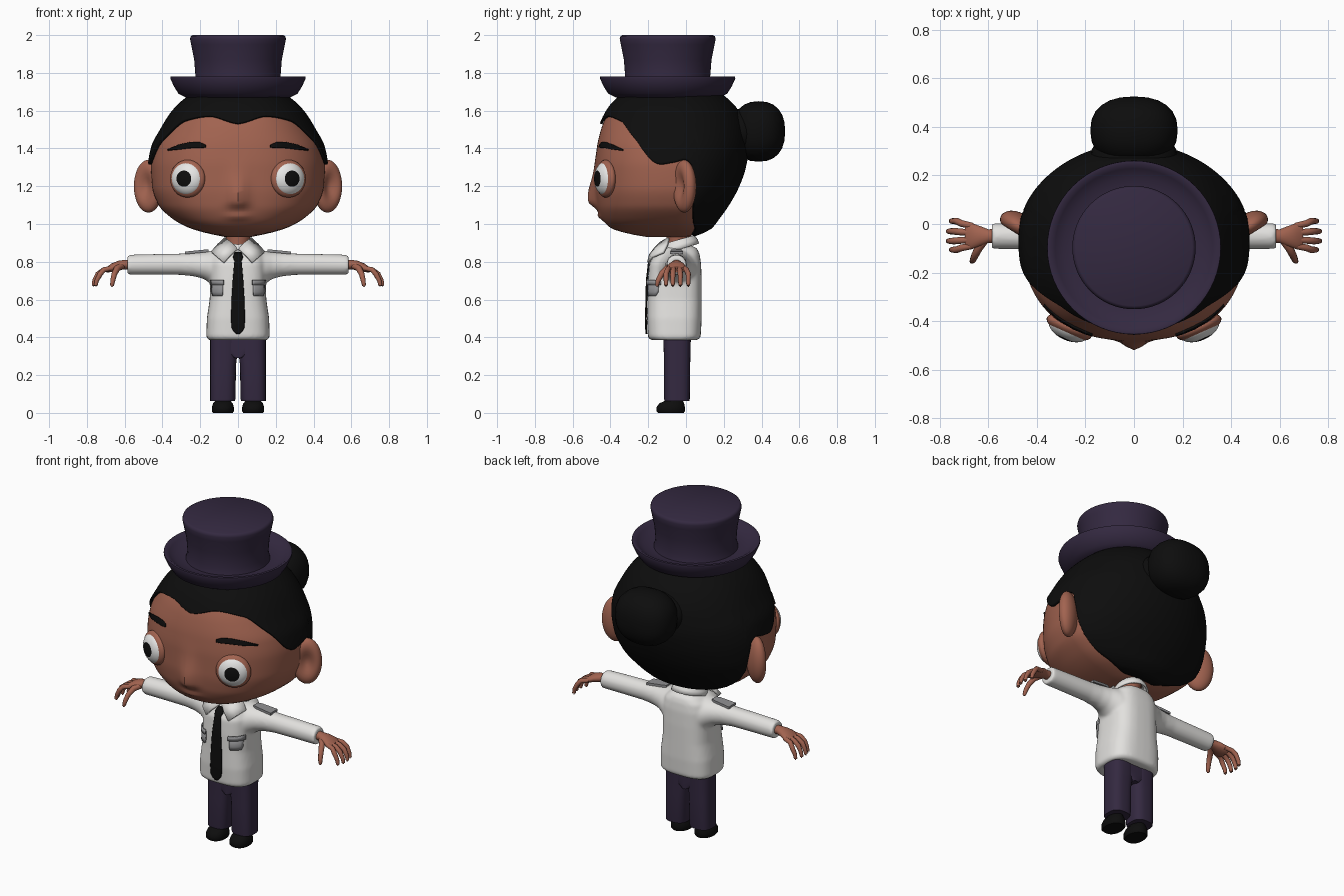
import bpy, bmesh
from math import sin, cos, pi, exp, radians, copysign
from mathutils import Vector, Matrix

if "Cube" in bpy.data.objects:
    bpy.data.objects.remove(bpy.data.objects["Cube"])


def material(name, r, g, b):
    m = bpy.data.materials.new(name)
    m.use_nodes = True
    m.diffuse_color = (r, g, b, 1)
    bsdf = m.node_tree.nodes["Principled BSDF"]
    bsdf.inputs["Base Color"].default_value = (r, g, b, 1)
    bsdf.inputs["Roughness"].default_value = 0.8
    return m


SKIN = material("warm_brown_skin", .36, .125, .08)
BLACK = material("black", .004, .004, .004)
PURPLE = material("dark_purple", .034, .022, .052)
WHITE = material("shirt_white", .76, .75, .73)
GREY = material("badge_grey", .28, .28, .29)
EYE = material("eye_white", .84, .84, .83)


def finish(name, bm, mats, mirror=False, solid=0, angle=45):
    """Turn a bmesh into a smooth object with optional thickness and mirror."""
    bmesh.ops.recalc_face_normals(bm, faces=bm.faces)
    me = bpy.data.meshes.new(name)
    bm.to_mesh(me)
    bm.free()
    for m in mats:
        me.materials.append(m)
    ob = bpy.data.objects.new(name, me)
    bpy.context.collection.objects.link(ob)
    bpy.ops.object.select_all(action="DESELECT")
    ob.select_set(True)
    bpy.context.view_layer.objects.active = ob
    bpy.ops.object.shade_smooth_by_angle(angle=radians(angle))
    if solid:
        mod = ob.modifiers.new("thickness", "SOLIDIFY")
        mod.thickness, mod.offset = solid, 0
    if mirror:
        ob.modifiers.new("mirror", "MIRROR")
    return ob


def loft(name, rings, mat, closed=True, caps=True, **kw):
    """Skin a list of equal point rings."""
    bm = bmesh.new()
    rows = [[bm.verts.new(p) for p in ring] for ring in rings]
    n = len(rows[0])
    for a, b in zip(rows, rows[1:]):
        for i in range(n if closed else n - 1):
            j = (i + 1) % n
            bm.faces.new((a[i], a[j], b[j], b[i]))
    if closed and caps:
        bm.faces.new(rows[0])
        bm.faces.new(rows[-1])
    return finish(name, bm, [mat], **kw)


def curve(table, x, col=1):
    """Monotone smooth interpolation of one table column."""
    x = min(max(x, table[0][0]), table[-1][0])
    i = 0
    while i < len(table) - 2 and x > table[i + 1][0]:
        i += 1
    d = [(b[col] - a[col]) / (b[0] - a[0]) for a, b in zip(table, table[1:])]

    def slope(k):
        if k == 0 or k == len(d):
            return d[min(k, len(d) - 1)]
        u, v = d[k - 1], d[k]
        return 2 * u * v / (u + v) if u * v > 0 else 0
    h = table[i + 1][0] - table[i][0]
    t = (x - table[i][0]) / h
    return ((2*t**3 - 3*t*t + 1) * table[i][col] + (3*t*t - 2*t**3) * table[i + 1][col]
            + h * ((t**3 - 2*t*t + t) * slope(i) + (t**3 - t*t) * slope(i + 1)))


def oval_point(t, z, w, yf, yb, c=-.05, pf=2.4, pb=2.0):
    s, k = sin(t), cos(t)
    q = 2 / (pf if k > 0 else pb)
    y = c - (c - yf) * k**q if k > 0 else c + (yb - c) * (-k)**q
    return Vector((copysign(abs(s)**q * w, s), y, z))


def oval(z, w, yf, yb, n=40, dx=0, **kw):
    return [oval_point(2*pi*i/n, z, w, yf, yb, **kw) + Vector((dx, 0, 0)) for i in range(n)]


def side_ring(x, z, rz, ry, y=-.05, n=24):
    return [Vector((x, y + ry*cos(2*pi*i/n), z + rz*sin(2*pi*i/n))) for i in range(n)]


def tube(name, pts, radii, mat, n=10, **kw):
    pts = [Vector(p) for p in pts]
    rings = []
    for i, (p, r) in enumerate(zip(pts, radii)):
        q = (pts[min(i + 1, len(pts) - 1)] - pts[max(i - 1, 0)]).to_track_quat("Z", "Y")
        rings.append([p + q @ Vector((r*cos(2*pi*k/n), r*sin(2*pi*k/n), 0)) for k in range(n)])
    return loft(name, rings, mat, **kw)


def ball(name, centre, size, mats, turn=0, rings=19, shape=None, rule=None, mirror=True):
    """Ellipsoid with its pole to the front, optionally reshaped and coloured by a rule."""
    bm = bmesh.new()
    bmesh.ops.create_uvsphere(bm, u_segments=32, v_segments=rings, radius=1)
    bm.transform(Matrix.Rotation(pi/2, 4, "X"))
    for f in bm.faces:
        f.material_index = rule(f.calc_center_median()) if rule else 0
    for v in bm.verts:
        if shape:
            v.co = shape(v.co)
    bm.transform(Matrix.Translation(centre) @ Matrix.Rotation(radians(turn), 4, "Z")
                 @ Matrix.Diagonal((*size, 1)))
    return finish(name, bm, mats, mirror=mirror, angle=60)


# Head shape: height, half width, front, back
HEAD = [(.93, .06, -.2, 0), (.95, .16, -.31, .06), (.98, .26, -.4, .12),
        (1.03, .35, -.445, .16), (1.1, .42, -.47, .21), (1.2, .455, -.48, .265),
        (1.3, .46, -.48, .3), (1.4, .445, -.472, .315), (1.5, .395, -.45, .305),
        (1.6, .33, -.405, .26), (1.68, .24, -.33, .18), (1.74, .12, -.2, .07), (1.76, .02, -.08, -.03)]


def head_point(t, z, grow=0):
    w, yf, yb = (curve(HEAD, z, k) for k in (1, 2, 3))
    p = oval_point(t, z, w + grow, yf - grow, yb + grow)
    if cos(t) > 0:
        # Nose ridge and small lips
        p.y -= .045 * exp(-(p.x/.05)**2 - ((z - 1.12) / (.13 if z > 1.12 else .035))**2)
        p.y -= .016 * exp(-(p.x/.06)**2 - ((z - 1.04) / .018)**2)
    return p


N = 144
loft("head", [[head_point(2*pi*i/N, .93 + .83*j/64) for i in range(N)] for j in range(65)], SKIN)

# Hair cap: each column runs from the hairline to the crown
HAIRLINE = [(0, 1.53), (20, 1.57), (45, 1.545), (63, 1.45), (82, 1.315), (97, 1.34),
            (103, 1.31), (109, 1.1), (117, 1.0), (140, .945), (180, .94)]


def hair_point(i, s):
    t = 2*pi*i/N
    low = curve(HAIRLINE, 180 - abs(180 - 360*i/N))
    return head_point(t, low + (1.76 - low)*s, .01)


loft("hair", [[hair_point(i, j/40) for i in range(N)] for j in range(41)], BLACK,
     caps=False, solid=.014)
ball("hair_bun", (0, .385, 1.49), (.18, .14, .16), [BLACK], rings=12, mirror=False,
     shape=lambda v: Vector([copysign(abs(a)**.85, a) for a in v]))
ball("bun_base", (0, .27, 1.48), (.18, .14, .13), [BLACK], rings=12, mirror=False)


# Ears with a hollow facing outward
def hollow(v):
    return v + Vector((0, .85*exp(-(v.x**2 + v.z**2)/.3) if v.y < 0 else 0, 0))


ball("ears", (.475, -.01, 1.2), (.085, .055, .14), [SKIN], turn=32, shape=hollow)

# Eyes
ball("eyelids", (.267, -.425, 1.24), (.1, .04, .1), [SKIN], turn=24)
ball("eyes", (.267, -.425, 1.24), (.09, .055, .09), [EYE, BLACK], turn=24,
     rule=lambda c: int(c.y < 0 and c.x**2 + c.z**2 < .474**2))


def patch(name, table, rows, mat, p, c, lift=.006, mirror=True):
    """Thin plate laid on a front surface; each row is a pair of (x, z) ends."""
    grid = []
    for (x0, z0), (x1, z1) in rows:
        line = []
        for i in range(7):
            x, z = x0 + (x1 - x0)*i/6, z0 + (z1 - z0)*i/6
            w, yf = curve(table, z, 1), curve(table, z, 2)
            y = c - (c - yf) * max(0, 1 - (abs(x)/w)**p)**(1/p)
            line.append(Vector((x, y - lift, z)))
        grid.append(line)
    return loft(name, grid, mat, closed=False, solid=.009, mirror=mirror)


patch("eyebrows", HEAD, [((x, a), (x, b)) for x, a, b in (
    (.172, 1.405, 1.42), (.2, 1.403, 1.432), (.25, 1.402, 1.433),
    (.31, 1.395, 1.42), (.37, 1.388, 1.395))], BLACK, 2.4, -.05)

# Hat turned around its own axis
HAT = [(.24, 1.67), (.275, 1.67), (.315, 1.69), (.34, 1.73), (.358, 1.77), (.357, 1.78), (.345, 1.782),
       (.325, 1.768), (.29, 1.745), (.235, 1.74), (.225, 1.78), (.232, 1.87),
       (.248, 1.95), (.254, 1.98), (.25, 1.994), (.24, 2.0)]
loft("top_hat", [[Vector((r*cos(2*pi*i/64), r*sin(2*pi*i/64) - .097, z)) for i in range(64)]
                 for r, z in HAT], PURPLE)

# Neck and shirt; the torso and sleeves are fused into one surface
tube("neck", [(0, -.04, .83), (0, -.04, .9), (0, -.04, .97)], [.065, .06, .07], SKIN, n=24)
TORSO = [(.385, .155, -.185, .06), (.4, .168, -.202, .078), (.5, .165, -.207, .083),
         (.6, .15, -.204, .083), (.7, .147, -.202, .083), (.79, .147, -.195, .08),
         (.84, .135, -.165, .072), (.87, .1, -.125, .06), (.885, .07, -.1, .03)]
shirt = loft("shirt", [oval(*r, c=-.06, pf=3, pb=3) for r in TORSO], WHITE)
SLEEVE = [(.04, .75, .11, .11), (.12, .76, .105, .105), (.15, .772, .085, .09), (.18, .78, .072, .075),
          (.23, .785, .063, .062), (.3, .787, .057, .056), (.45, .786, .055, .054), (.585, .784, .053, .053)]
for s in (1, -1):
    sleeve = loft("sleeve", [side_ring(s*x, z, rz, ry) for x, z, rz, ry in SLEEVE], WHITE)
    shirt.select_set(True)
    bpy.context.view_layer.objects.active = shirt
    bpy.ops.object.join()
fuse = shirt.modifiers.new("fuse", "REMESH")
fuse.mode, fuse.voxel_size, fuse.use_smooth_shade = "VOXEL", .009, True
relax = shirt.modifiers.new("relax", "SMOOTH")
relax.factor, relax.iterations = .5, 8


# Collar: tilted band and two pointed flaps
def collar_ring(r, z):
    return [Vector((r*sin(a), -.04 + 1.05*r*cos(a), z + .3*r*cos(a)))
            for a in (2*pi*i/32 for i in range(32))]


loft("collar_band", [collar_ring(.1, .865), collar_ring(.092, .89), collar_ring(.08, .912),
                     collar_ring(.07, .905)], WHITE, caps=False, solid=.01)
loft("collar_flaps", [[Vector(p) for p in row] for row in (
    [(.004, -.165, .868), (.035, -.135, .9), (.068, -.09, .925)],
    [(.04, -.19, .835), (.075, -.165, .86), (.105, -.1, .89)],
    [(.075, -.2, .795), (.11, -.18, .825), (.14, -.12, .85)])],
    WHITE, closed=False, solid=.014, mirror=True)

# Tie, pockets and shoulder tabs
TIE = [(.85, .018), (.825, .026), (.805, .019), (.7, .028), (.6, .034), (.5, .037),
       (.45, .034), (.43, .022), (.418, .008)]
patch("tie", TORSO, [((-w, z), (w, z)) for z, w in TIE], BLACK, 3, -.06, mirror=False)
patch("pockets", TORSO, [((.083, .62), (.133, .62)), ((.08, .64), (.138, .64)),
                         ((.08, .69), (.138, .69))], GREY, 3, -.06, .004)
patch("pocket_flaps", TORSO, [((.076, .677), (.143, .677)), ((.076, .703), (.143, .703))],
      GREY, 3, -.06, .011)
loft("shoulder_tabs", [[Vector((x, -.05 + a*d, z + b)) for a, b in ((-1, 0), (1, 0), (1, .014), (-1, .014))]
                       for x, d, z in ((.155, .02, .851), (.18, .028, .85), (.28, .034, .84))],
     GREY, mirror=True, angle=30)

# Hands with curled fingers
PALM = [(.56, .785, .026, .03), (.6, .785, .025, .028), (.635, .78, .025, .042),
        (.67, .768, .023, .054), (.695, .758, .014, .05)]
loft("palms", [side_ring(*r) for r in PALM], SKIN, mirror=True)
for name, y0, y1, reach in (("little", -.008, .012, -.012), ("ring", -.036, -.03, 0),
                            ("middle", -.064, -.07, 0), ("index", -.09, -.106, -.012)):
    tube(name + "_fingers", [(.665, y0, .767), (.71, (y0 + y1)/2, .758), (.742 + reach, y1, .735),
                             (.76 + reach, y1, .7), (.765 + reach, y1, .675), (.764 + reach, y1, .668)],
         [.013, .014, .014, .012, .01, .004], SKIN, mirror=True)
tube("thumbs", [(.615, -.065, .778), (.64, -.1, .765), (.655, -.13, .735), (.663, -.148, .7),
                (.667, -.154, .675), (.667, -.155, .668)],
     [.018, .017, .015, .013, .01, .004], SKIN, mirror=True)

# Trousers and shoes
LEG = [(.066, .055, -.1, .005), (.064, .065, -.114, .018), (.075, .067, -.116, .02),
       (.25, .068, -.116, .022), (.33, .073, -.118, .024), (.41, .073, -.12, .026)]
loft("trouser_legs", [oval(*r, dx=.081 - (r[1] - .066), pf=2.8, pb=2.8) for r in LEG], PURPLE, mirror=True)
loft("trouser_seat", [oval(z, w, -.115, .022, pf=3, pb=3) for z, w in
                      ((.29, .02), (.32, .09), (.35, .145), (.42, .148))], PURPLE)
SHOE = [(0, .052, -.148, -.012), (.008, .058, -.156, -.006), (.03, .058, -.156, -.006),
        (.05, .052, -.142, -.01), (.062, .042, -.115, -.015), (.08, .035, -.09, -.02)]
loft("shoes", [oval(*r, c=-.08, dx=.08, pf=2.3) for r in SHOE], BLACK, mirror=True)
